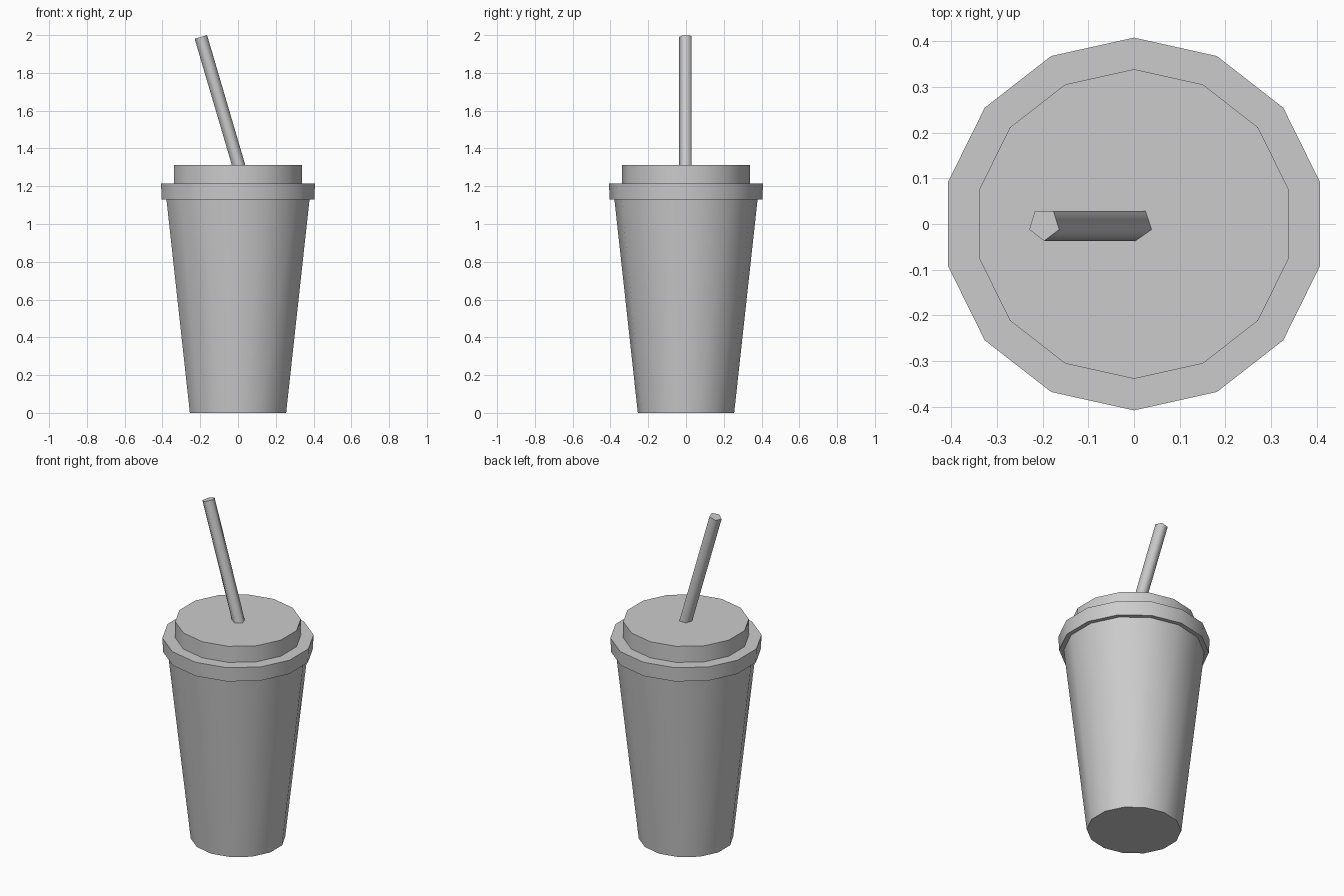
import bpy, bmesh
from math import sin, cos, pi, radians
from mathutils import Matrix

if "Cube" in bpy.data.objects:
    bpy.data.objects.remove(bpy.data.objects["Cube"])

SIDES = 14
XS = 1.025  # slight stretch so the 14-gon is as wide as it is deep


def finish(bm, name, angle):
    bmesh.ops.recalc_face_normals(bm, faces=bm.faces)
    mesh = bpy.data.meshes.new(name)
    bm.to_mesh(mesh)
    bm.free()
    obj = bpy.data.objects.new(name, mesh)
    bpy.context.collection.objects.link(obj)
    bpy.ops.object.select_all(action='DESELECT')
    obj.select_set(True)
    bpy.context.view_layer.objects.active = obj
    bpy.ops.object.shade_smooth_by_angle(angle=radians(angle))
    return obj


def lathe(name, profile, n, xs=1.0, cap_start=True, cap_end=True,
          start=pi / 2, matrix=None, angle=30):
    """Rings from (radius, z) pairs, skinned and optionally capped."""
    bm = bmesh.new()
    rings = [[bm.verts.new((r * xs * cos(start + 2 * pi * i / n),
                            r * sin(start + 2 * pi * i / n), z))
              for i in range(n)] for r, z in profile]
    for a, b in zip(rings, rings[1:]):
        for i in range(n):
            j = (i + 1) % n
            bm.faces.new((a[i], a[j], b[j], b[i]))
    if cap_start:
        bm.faces.new(rings[0][::-1])
    if cap_end:
        bm.faces.new(rings[-1])
    if matrix:
        bm.transform(matrix)
    return finish(bm, name, angle)


# Tapered cup body with closed bottom
lathe("cup", [(0.255, 0), (0.379, 1.13)], SIDES, XS, cap_end=False)

# Lid: rim underside, rim wall, ledge, raised top
lathe("lid", [(0.379, 1.13), (0.404, 1.13), (0.408, 1.215),
              (0.339, 1.215), (0.339, 1.312)], SIDES, XS, cap_start=False)

# Five-sided straw leaning to the left, just entering the lid
lean = Matrix.Translation((0.003, -0.001, 1.312)) @ Matrix.Rotation(radians(-16.4), 4, 'Y')
lathe("straw", [(0.036, -0.02), (0.036, 0.707)], 5, start=-pi / 2,
      matrix=lean, angle=75)
